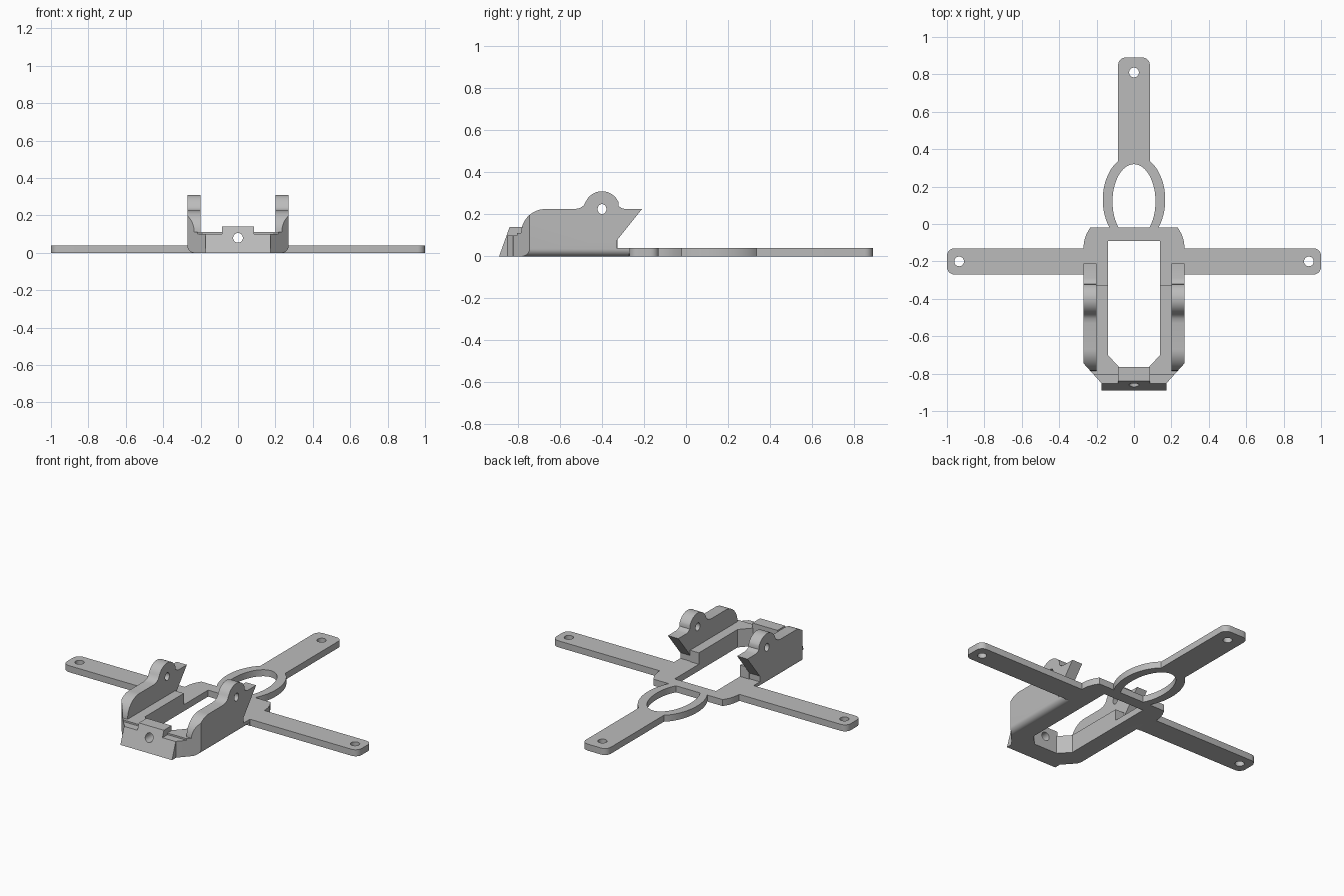
import bpy, bmesh
from math import cos, sin, pi, radians

cube = bpy.data.objects.get("Cube")
if cube:
    bpy.data.objects.remove(cube, do_unlink=True)

GREY = (0.5, 0.5, 0.5, 1)
mat = bpy.data.materials.new("plain_grey")
mat.use_nodes = True
mat.diffuse_color = GREY
mat.node_tree.nodes["Principled BSDF"].inputs["Base Color"].default_value = GREY

T = 0.04  # plate thickness


def prism(name, pts, axis, lo, hi):
    """Extrude a flat outline along an axis."""
    place = {"X": lambda a, b, t: (t, a, b),
             "Y": lambda a, b, t: (a, t, b),
             "Z": lambda a, b, t: (a, b, t)}[axis]
    bm = bmesh.new()
    face = bm.faces.new([bm.verts.new(place(a, b, lo)) for a, b in pts])
    ext = bmesh.ops.extrude_face_region(bm, geom=[face])
    shift = place(0, 0, hi - lo)
    bmesh.ops.translate(bm, vec=shift, verts=[v for v in ext["geom"] if isinstance(v, bmesh.types.BMVert)])
    bmesh.ops.recalc_face_normals(bm, faces=bm.faces)
    me = bpy.data.meshes.new(name)
    bm.to_mesh(me)
    bm.free()
    me.materials.append(mat)
    ob = bpy.data.objects.new(name, me)
    bpy.context.collection.objects.link(ob)
    return ob


def arc(cx, cy, rx, ry, a0, a1, n):
    return [(cx + rx * cos(radians(a0 + (a1 - a0) * i / n)),
             cy + ry * sin(radians(a0 + (a1 - a0) * i / n))) for i in range(n + 1)]


def ellipse(cx, cy, rx, ry, n=32):
    return arc(cx, cy, rx, ry, 0, 360, n)[:-1]


def mirrored(half):
    """Close a right-hand outline with its mirror image."""
    return half + [(-a, b) for a, b in reversed(half)]


def cut(ob, pts, axis, lo, hi):
    tool = prism("cutter", pts, axis, lo, hi)
    tool.hide_render = True
    mod = ob.modifiers.new("cut", "BOOLEAN")
    mod.operation, mod.solver, mod.object = "DIFFERENCE", "EXACT", tool
    deps = bpy.context.evaluated_depsgraph_get()
    me = bpy.data.meshes.new_from_object(ob.evaluated_get(deps))
    ob.modifiers.clear()
    ob.data = me
    bpy.data.objects.remove(tool, do_unlink=True)


def rect(a0, b0, a1, b1):
    return [(a0, b0), (a1, b0), (a1, b1), (a0, b1)]


parts = []

# Flat base frame with rounded shoulders
frame = prism("base_frame", mirrored([
    (0.14, -0.09), (0.14, -0.33), (0.27, -0.33), (0.27, -0.12),
    (0.266, -0.09), (0.255, -0.055), (0.235, -0.02)]), "Z", 0, T)
parts.append(frame)

# Rear arm with its oval ring
ring = [p for p in arc(0, 0.13, 0.167, 0.24, -39, 59.4, 24)]
tip = arc(0.045, 0.85, 0.04, 0.04, 0, 90, 6)
rear = prism("rear_arm", mirrored(ring + tip), "Z", 0, T)
cut(rear, ellipse(0, 0.12, 0.115, 0.2, 48), "Z", -0.1, 0.1)
cut(rear, ellipse(0, 0.81, 0.026, 0.026), "Z", -0.1, 0.1)
parts.append(rear)

# Rails joined across the front, lowered at the front lip
rails = prism("front_rails", mirrored([
    (0.08, -0.765), (0.14, -0.70), (0.14, -0.325), (0.2, -0.325),
    (0.2, -0.8225), (0.175, -0.85)]), "Z", 0, 0.11)
parts.append(rails)

# Sloped front face and raised middle block
lip = prism("front_lip", [(-0.85, 0), (-0.89, 0), (-0.854, 0.1), (-0.85, 0.1)], "X", -0.175, 0.175)
block = prism("front_block", [(-0.854, 0.1), (-0.84, 0.14), (-0.765, 0.14), (-0.765, 0.1)],
              "X", -0.085, 0.085)
parts += [lip, block]
for ob in (rails, lip, block):
    cut(ob, ellipse(0, 0.08, 0.026, 0.026), "Y", -1, -0.7)

# Side wall outline: sloped rear, round ear, curved front
wall_pts = ([(-0.33, 0), (-0.33, 0.075), (-0.21, 0.225), (-0.29, 0.225), (-0.308, 0.23), (-0.322, 0.241)]
            + arc(-0.4, 0.225, 0.085, 0.085, 24, 156, 16)
            + [(-0.488, 0.241), (-0.505, 0.23), (-0.53, 0.225)]
            + arc(-0.67, 0.11, 0.115, 0.115, 90, 180, 14)
            + [(-0.83, 0.11), (-0.83, 0)])

for s, side in ((1, "left"), (-1, "right")):
    def flip(pts):
        return [(s * a, b) for a, b in pts]

    wall = prism(side + "_wall", wall_pts, "X", *sorted((s * 0.2, s * 0.27)))
    cut(wall, ellipse(-0.4, 0.225, 0.021, 0.024), "X", -0.5, 0.5)
    cut(wall, flip([(0.27, -0.745), (0.175, -0.85), (0.175, -0.95), (0.4, -0.95), (0.4, -0.745)]),
        "Z", -0.1, 0.4)
    cut(wall, rect(-0.5, -0.9, 0.5, -0.805), "Z", 0.1, 0.12)
    parts.append(wall)

    # Rounded lower outside edge
    corner = flip([(0.3, 0.035), (0.3, -0.02), (0.235, -0.02)]
                  + arc(0.235, 0.035, 0.035, 0.035, -90, 0, 8))
    for ob in (wall, frame):
        cut(ob, corner, "Y", -0.95, -0.272)

    # Side arm with rounded tip and bolt hole
    arm = prism(side + "_arm", flip(
        [(0.27, -0.27)] + arc(0.96, -0.23, 0.04, 0.04, -90, 0, 6)
        + arc(0.96, -0.17, 0.04, 0.04, 0, 90, 6) + [(0.27, -0.13)]), "Z", 0, T)
    cut(arm, ellipse(s * 0.935, -0.2, 0.026, 0.026), "Z", -0.1, 0.1)
    parts.append(arm)

# Step in the rails behind the lip
for s in (1, -1):
    cut(rails, rect(*sorted((s * 0.085, s * 0.3))[:1], -0.9, max(s * 0.085, s * 0.3), -0.805),
        "Z", 0.1, 0.12)

# Smooth curves, sharp edges
bpy.ops.object.select_all(action="DESELECT")
for ob in parts:
    ob.select_set(True)
bpy.context.view_layer.objects.active = parts[0]
bpy.ops.object.shade_smooth_by_angle(angle=radians(30))
